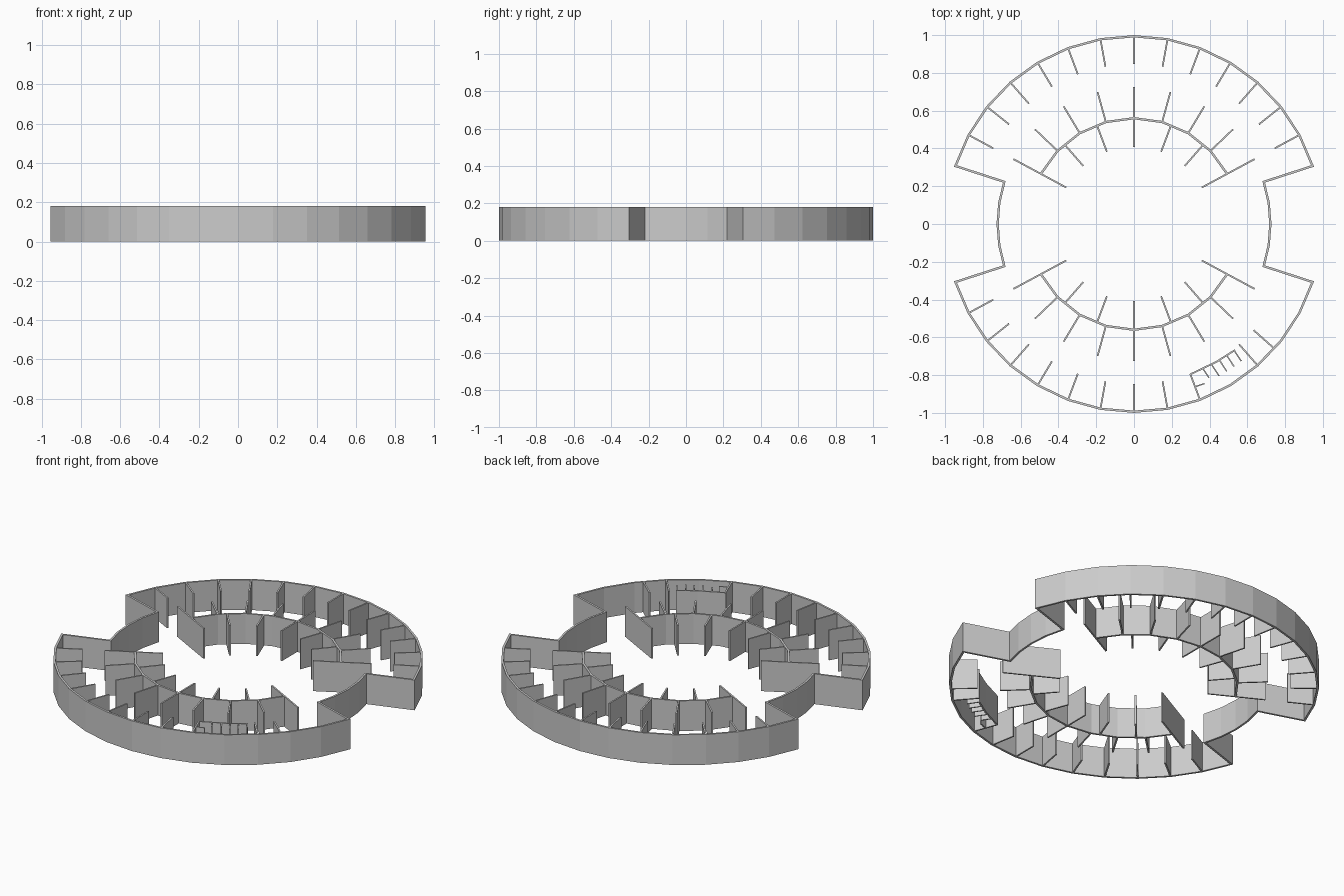
import bpy, bmesh
from math import cos, sin, radians
from mathutils import Vector

if "Cube" in bpy.data.objects:
    bpy.data.objects.remove(bpy.data.objects["Cube"])

H = 0.18            # wall height
T = 0.012           # wall thickness
STEP = 144 / 14     # angular width of one outer bay


def P(r, a):
    return Vector((r * cos(radians(a)), r * sin(radians(a))))


def arc(r, a0, a1, n):
    return [P(r, a0 + (a1 - a0) * i / n) for i in range(n + 1)]


def offsets(pts, closed, t):
    """Mitred left/right points for every point of a wall centre line."""
    n, out = len(pts), []
    for i, p in enumerate(pts):
        prev = pts[i - 1] if (i or closed) else None
        nxt = pts[(i + 1) % n] if (i < n - 1 or closed) else None
        d0 = (p - prev).normalized() if prev is not None else (nxt - p).normalized()
        d1 = (nxt - p).normalized() if nxt is not None else d0
        n0, n1 = Vector((-d0.y, d0.x)), Vector((-d1.y, d1.x))
        m = (n0 + n1).normalized()
        m = m * (t / 2 / m.dot(n0))
        out.append((p + m, p - m))
    return out


def walls(name, paths, closed=False, t=T):
    """One object holding a full-height wall along each path."""
    bm = bmesh.new()
    for pts in paths:
        rings = []
        for l, r in offsets(pts, closed, t):
            rings.append([bm.verts.new((*q, z)) for q, z in
                          ((l, 0), (r, 0), (r, H), (l, H))])
        n = len(rings)
        for i in range(n if closed else n - 1):
            a, b = rings[i], rings[(i + 1) % n]
            for k in range(4):
                bm.faces.new((a[k], a[(k + 1) % 4], b[(k + 1) % 4], b[k]))
        if not closed:
            bm.faces.new(rings[0])
            bm.faces.new(rings[-1][::-1])
    bmesh.ops.recalc_face_normals(bm, faces=bm.faces)
    me = bpy.data.meshes.new(name)
    bm.to_mesh(me)
    bm.free()
    ob = bpy.data.objects.new(name, me)
    bpy.context.collection.objects.link(ob)
    return ob


# outer shell: two big arcs joined by recessed side walls
RO, RS = 1 - T / 2, 0.722
shell = (arc(RO, 18, 162, 14) + arc(RS, 162, 198, 4)
         + arc(RO, 198, 342, 14) + arc(RS, 342, 378, 4))
walls("outer_shell", [shell], closed=True)

# short dividers standing inside the outer shell
north = [18 + STEP * k for k in range(1, 14)]
south = [-a for a in north[2:] if abs(a - north[3]) > 0.1] + [-41.6]
south = [a for a in south if not (-60 < a < -58)]   # replaced by the stall room
walls("outer_dividers", [[P(0.846, a), P(RO - 0.004, a)] for a in north + south
                         if abs(a + north[1]) > 0.1], t=0.009)

# two inner arc walls with their outward and inward dividers
A0 = 18 + STEP
for side, s in (("back", 1), ("front", -1)):
    walls(side + "_inner_wall", [arc(0.56, s * A0, s * (180 - A0), 8)])
    span = 180 - 2 * A0
    fins = [[P(0.56, s * (A0 + span * k / 8)), P(0.725, s * (A0 + span * k / 8))]
            for k in range(9)]
    fins += [[P(0.408, s * (A0 + span * k / 6)), P(0.56, s * (A0 + span * k / 6))]
             for k in range(7)]
    walls(side + "_inner_dividers", fins, t=0.009)

# stall room at the front right
walls("stall_room_wall", [[P(0.85, -69.43), P(0.85, -59.14), P(0.855, -51.3)]], t=0.009)
stalls = []
for i, a in enumerate((-64.5, -61.1, -57.9, -54.8, -51.6)):
    p = P(0.85, a)
    stalls.append([p, p + P(0.055 if i == 0 else 0.072, -56.5)])
stalls.append([Vector((0.32, -0.863)), Vector((0.373, -0.845))])
walls("stall_dividers", stalls, t=0.007)
